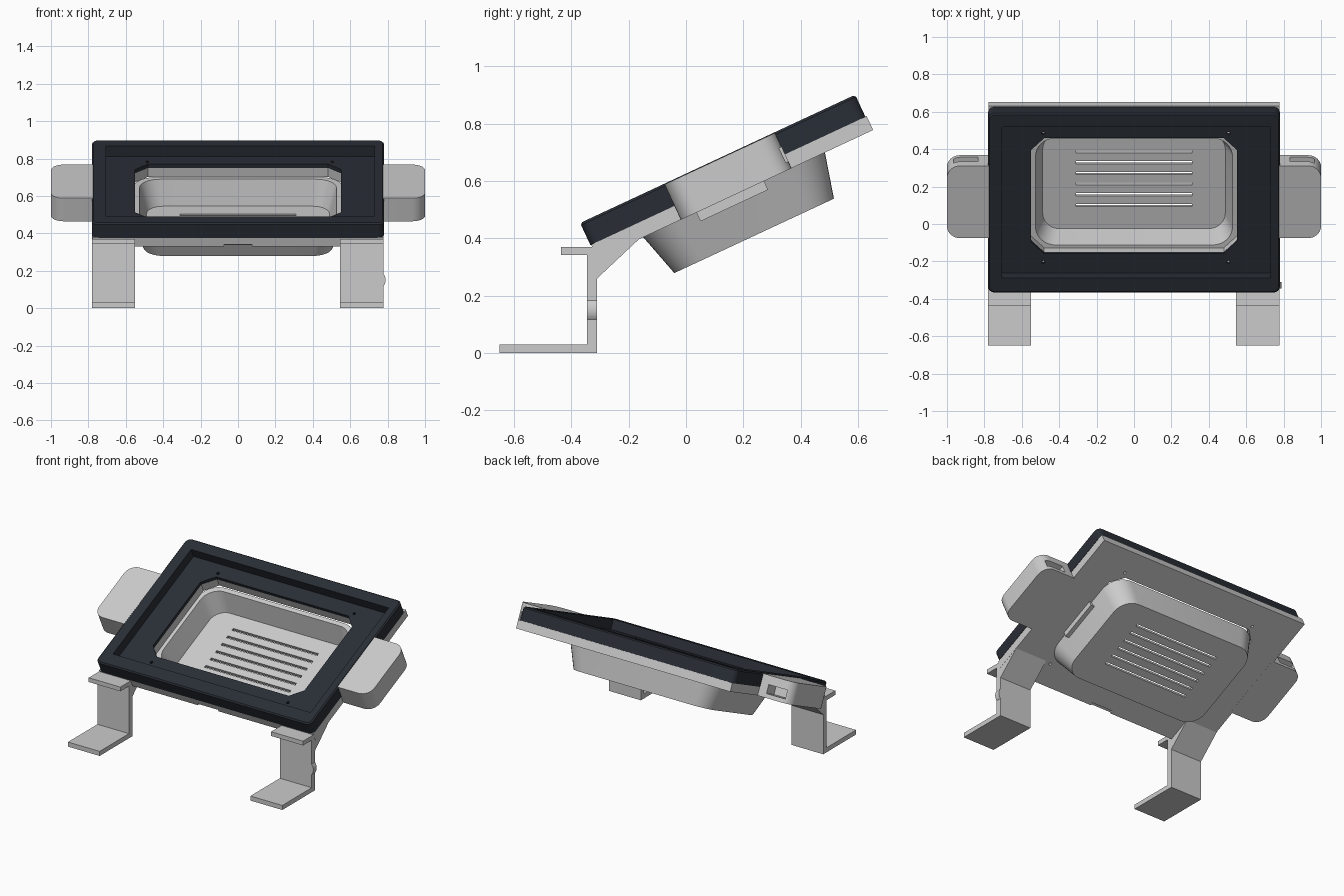
import bpy, bmesh, math
from mathutils import Matrix

if "Cube" in bpy.data.objects:
    bpy.data.objects.remove(bpy.data.objects["Cube"])

TILT = Matrix.Rotation(math.radians(25), 4, 'X')   # tilted frame: x, u (up the slope), v (normal)

dark = bpy.data.materials.new("dark_plastic")
dark.diffuse_color = (0.022, 0.027, 0.036, 1)
dark.use_nodes = True
dark.node_tree.nodes["Principled BSDF"].inputs["Base Color"].default_value = dark.diffuse_color


def rrect(x0, x1, u0, u1, r=0.0, seg=8):
    """Outline of a rounded rectangle; seg=1 gives chamfered corners."""
    if r == 0:
        return [(x0, u0), (x1, u0), (x1, u1), (x0, u1)]
    pts = []
    corners = [(x1 - r, u1 - r), (x0 + r, u1 - r), (x0 + r, u0 + r), (x1 - r, u0 + r)]
    for i, (cx, cu) in enumerate(corners):
        for k in range(seg + 1):
            a = math.pi / 2 * (i + k / seg)
            pts.append((cx + r * math.cos(a), cu + r * math.sin(a)))
    return pts


def circle(cx, cy, r, n=32):
    return [(cx + r * math.cos(2 * math.pi * k / n), cy + r * math.sin(2 * math.pi * k / n))
            for k in range(n)]


def loft(name, rings, matrix=TILT, mat=None):
    """Closed solid through a list of (outline, height) rings."""
    bm = bmesh.new()
    loops = [[bm.verts.new((x, y, h)) for x, y in pts] for pts, h in rings]
    n = len(loops[0])
    bm.faces.new(loops[0])
    bm.faces.new(loops[-1])
    for a, b in zip(loops, loops[1:]):
        for i in range(n):
            j = (i + 1) % n
            bm.faces.new((a[i], a[j], b[j], b[i]))
    bmesh.ops.recalc_face_normals(bm, faces=bm.faces)
    bm.transform(matrix)
    me = bpy.data.meshes.new(name)
    bm.to_mesh(me)
    bm.free()
    ob = bpy.data.objects.new(name, me)
    bpy.context.collection.objects.link(ob)
    if mat:
        me.materials.append(mat)
    return ob


def activate(ob):
    bpy.ops.object.select_all(action='DESELECT')
    ob.select_set(True)
    bpy.context.view_layer.objects.active = ob


def cut(ob, pts, h0, h1, matrix=TILT, rings=None, op='DIFFERENCE'):
    tool = loft("cutter", rings or [(pts, h0), (pts, h1)], matrix)
    mod = ob.modifiers.new("cut", 'BOOLEAN')
    mod.operation, mod.solver, mod.object = op, 'EXACT', tool
    activate(ob)
    bpy.ops.object.modifier_apply(modifier=mod.name)
    bpy.data.objects.remove(tool)


def smooth(ob):
    activate(ob)
    bpy.ops.object.shade_smooth_by_angle(angle=math.radians(30))


screws = [(x, u) for x in (-0.485, 0.505) for u in (0.01, 0.77)]
opening = rrect(-0.55, 0.55, 0.06, 0.742, 0.07, 1)

# Dark bezel: rounded frame with a display recess and a chamfered opening
body = rrect(-0.78, 0.78, -0.143, 0.915, 0.035)
bezel = loft("bezel", [(body, 0.482), (body, 0.559),
                       (rrect(-0.772, 0.772, -0.135, 0.907, 0.027), 0.567)], mat=dark)
cut(bezel, rrect(-0.705, 0.73, -0.055, 0.838), 0.505, 0.6)
cut(bezel, opening, 0.45, 0.6)
for x, u in screws:
    cut(bezel, circle(x, u, 0.009, 12), 0.45, 0.55)
smooth(bezel)

# Grey back plate under the bezel
plate = loft("back_plate", [(rrect(-0.778, 0.778, -0.14, 0.92), 0.429),
                            (rrect(-0.778, 0.778, -0.14, 0.92), 0.4825)])
cut(plate, opening, 0.4, 0.5)
cut(plate, rrect(-0.075, 0.075, -0.2, -0.12), 0.42, 0.442)
for x, u in screws:
    cut(plate, circle(x, u, 0.009, 12), 0.4, 0.5)
smooth(plate)

# Tapered tub with vent slots in its floor
tub = loft("rear_tub", [(rrect(-0.505, 0.505, 0.081, 0.695, 0.11), 0.27),
                        (rrect(-0.56, 0.56, 0.035, 0.735, 0.13), 0.431)])
cut(tub, None, 0, 0, rings=[(rrect(-0.488, 0.488, 0.108, 0.668, 0.09), 0.29),
                            (rrect(-0.532, 0.532, 0.073, 0.712, 0.11), 0.45)])
for k in range(6):
    u = 0.246 + 0.063 * k
    cut(tub, rrect(-0.31, 0.31, u - 0.008, u + 0.008), 0.2, 0.35)
smooth(tub)

# Small port block on the tub's right flank
port = rrect(0.535, 0.575, 0.24, 0.5)
loft("port_block", [(port, 0.395), (port, 0.43)])

# Side ears with rounded outer corners and a slot in the back face
for side, s in (("left", -1), ("right", 1)):
    pts = []
    for x, u in rrect(0.6, 1.0, 0.18, 0.606, 0.07):
        p = (s * max(x, 0.765), u)
        if p not in pts:
            pts.append(p)
    ear = loft(side + "_ear", [(pts, 0.4285), (pts, 0.5645)])
    xs = sorted((s * 0.835, s * 0.965))
    cut(ear, rrect(xs[0], xs[1], 0.52, 0.7), 0.455, 0.51)
    smooth(ear)

# Bracket legs: side profile (y, z) extruded along x
SIDE = Matrix(((0, 0, 1, 0), (1, 0, 0, 0), (0, 1, 0, 0), (0, 0, 0, 1)))
FRONT = Matrix(((1, 0, 0, 0), (0, 0, 1, 0), (0, 1, 0, 0), (0, 0, 0, 1)))
profile = [(-0.65, 0), (-0.31, 0), (-0.31, 0.26), (-0.15, 0.41), (-0.31, 0.36),
           (-0.325, 0.37), (-0.435, 0.37), (-0.435, 0.342), (-0.345, 0.342),
           (-0.345, 0.03), (-0.65, 0.03)]
left_leg = loft("left_leg", [(profile, -0.78), (profile, -0.55)], SIDE)
cut(left_leg, circle(-0.587, 0.15, 0.013, 16), -0.4, -0.25, FRONT)

right_leg = loft("right_leg", [(profile, 0.545), (profile, 0.777)], SIDE)
cut(right_leg, circle(0.735, 0.15, 0.054), -0.345, -0.31, FRONT, op='UNION')
cut(right_leg, circle(0.596, 0.15, 0.049), -0.4, -0.25, FRONT)
cut(right_leg, circle(0.735, 0.15, 0.013, 16), -0.4, -0.25, FRONT)
for leg in (left_leg, right_leg):
    smooth(leg)
